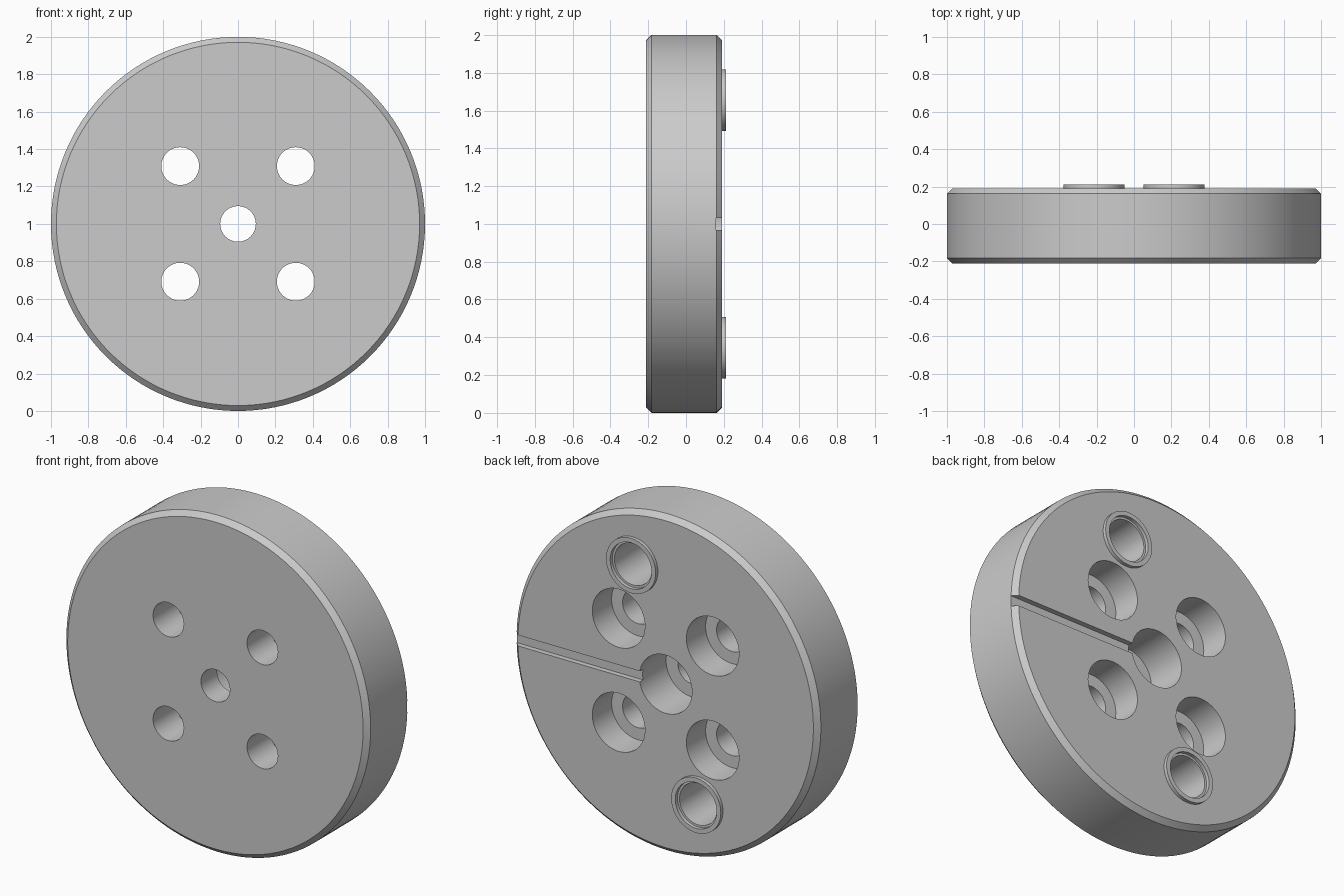
import bpy, bmesh, math

if "Cube" in bpy.data.objects:
    bpy.data.objects.remove(bpy.data.objects["Cube"])

FRONT, BACK, RING_TOP = -0.212, 0.191, 0.212


def lathe(name, profile, x=0.0, z=1.0, segs=64):
    """Spin a closed (radius, y) profile around an axis parallel to y."""
    bm = bmesh.new()
    rings = []
    for r, y in profile:
        if r == 0:
            rings.append([bm.verts.new((x, y, z))] * segs)
        else:
            rings.append([bm.verts.new((x + r * math.cos(2 * math.pi * i / segs), y,
                                        z + r * math.sin(2 * math.pi * i / segs)))
                          for i in range(segs)])
    for a, b in zip(rings, rings[1:] + rings[:1]):
        for i in range(segs):
            j = (i + 1) % segs
            quad = list(dict.fromkeys((a[i], a[j], b[j], b[i])))
            if len(quad) > 2:
                bm.faces.new(quad)
    return finish(bm, name)


def finish(bm, name):
    bmesh.ops.recalc_face_normals(bm, faces=bm.faces)
    me = bpy.data.meshes.new(name)
    bm.to_mesh(me)
    bm.free()
    ob = bpy.data.objects.new(name, me)
    bpy.context.collection.objects.link(ob)
    return ob


def activate(ob):
    bpy.ops.object.select_all(action='DESELECT')
    ob.select_set(True)
    bpy.context.view_layer.objects.active = ob


def cut(body, cutter):
    activate(body)
    mod = body.modifiers.new("cut", 'BOOLEAN')
    mod.operation, mod.solver, mod.object = 'DIFFERENCE', 'EXACT', cutter
    bpy.ops.object.modifier_apply(modifier=mod.name)
    bpy.data.objects.remove(cutter)


# Chamfered disc with its stepped central bore
c = 0.029
disc = lathe("disc", [(0.095, FRONT), (1 - c, FRONT), (1, FRONT + c), (1, BACK - c),
                      (1 - c, BACK), (0.173, BACK), (0.173, -0.06), (0.095, -0.06)], segs=128)

# Four counterbored bolt holes
for sx in (-1, 1):
    for sz in (-1, 1):
        cut(disc, lathe("bolt_cutter", [(0, -0.3), (0.101, -0.3), (0.101, 0.01), (0.173, 0.01),
                                        (0.173, 0.3), (0, 0.3)], sx * 0.309, 1 + sz * 0.309))

# Two blind ports, each with a raised seal ring
ring_parts = []
for s in (-1, 1):
    x, z = s * 0.214, 1 + s * 0.655
    cut(disc, lathe("port_cutter", [(0, -0.11), (0.123, -0.11), (0.123, 0.3), (0, 0.3)], x, z))
    ring_parts.append(lathe("seal_ring_" + ("upper" if s > 0 else "lower"),
                            [(0.136, BACK - 0.01), (0.163, BACK - 0.01),
                             (0.163, RING_TOP), (0.136, RING_TOP)], x, z))

# Shallow radial slot from the central bore to the rim
bm = bmesh.new()
bmesh.ops.create_cube(bm, size=1)
bmesh.ops.scale(bm, vec=(1.0, 0.2, 0.064), verts=bm.verts)
bmesh.ops.translate(bm, vec=(0.65, 0.26, 1.0), verts=bm.verts)
cut(disc, finish(bm, "slot_cutter"))

# Smooth curved walls, crisp edges
for ob in [disc] + ring_parts:
    activate(ob)
    bpy.ops.object.shade_smooth_by_angle(angle=math.radians(30))
